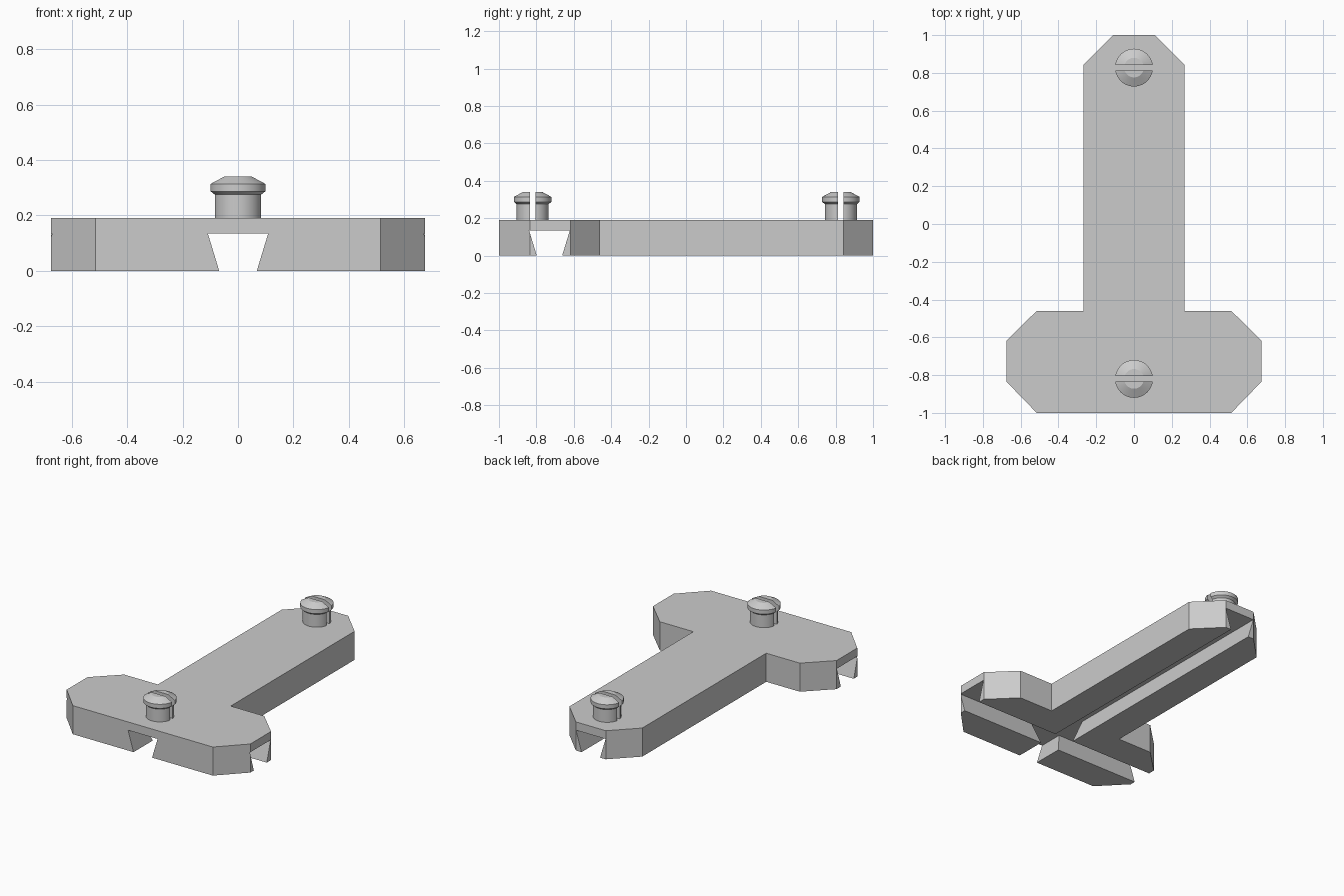
import bpy, bmesh, math

cube = bpy.data.objects.get("Cube")
if cube:
    bpy.data.objects.remove(cube, do_unlink=True)

HEIGHT = 0.19          # plate thickness
SLOT_DEPTH = 0.135     # dovetail channel depth
SLOT_Y = -0.73         # centre line of the cross channel

grey = bpy.data.materials.new("light grey")
grey.use_nodes = True
colour = (0.6, 0.6, 0.6, 1)
grey.diffuse_color = colour
grey.node_tree.nodes["Principled BSDF"].inputs["Base Color"].default_value = colour


def add_object(name, bm):
    bmesh.ops.recalc_face_normals(bm, faces=bm.faces)
    mesh = bpy.data.meshes.new(name)
    bm.to_mesh(mesh)
    bm.free()
    mesh.materials.append(grey)
    obj = bpy.data.objects.new(name, mesh)
    bpy.context.collection.objects.link(obj)
    return obj


def prism(name, points, offset):
    """Extrude a closed outline, given as 3D points, along an offset."""
    bm = bmesh.new()
    face = bm.faces.new([bm.verts.new(p) for p in points])
    moved = bmesh.ops.extrude_face_region(bm, geom=[face])["geom"]
    verts = [v for v in moved if isinstance(v, bmesh.types.BMVert)]
    bmesh.ops.translate(bm, verts=verts, vec=offset)
    return add_object(name, bm)


def cut(obj, cutter):
    """Subtract the cutter, then remove it."""
    mod = obj.modifiers.new("cut", 'BOOLEAN')
    mod.operation = 'DIFFERENCE'
    mod.solver = 'EXACT'
    mod.object = cutter
    bpy.context.view_layer.objects.active = obj
    bpy.ops.object.modifier_apply(modifier=mod.name)
    bpy.data.objects.remove(cutter, do_unlink=True)


# T-shaped plate with chamfered corners, mirrored across x
half = [(0.515, -1), (0.675, -0.835), (0.675, -0.617), (0.515, -0.46),
        (0.268, -0.46), (0.268, 0.842), (0.11, 1)]
outline = half + [(-x, y) for x, y in reversed(half)]
plate = prism("plate", [(x, y, 0) for x, y in outline], (0, 0, HEIGHT))

# Dovetail channels in the underside, narrow at the mouth
LIP = 0.1
slope = (0.109 - 0.068) / SLOT_DEPTH
low = 0.068 - slope * LIP
section = [(-low, -LIP), (low, -LIP), (0.109, SLOT_DEPTH), (-0.109, SLOT_DEPTH)]
cut(plate, prism("long_channel", [(u, -1.2, z) for u, z in section], (0, 2.4, 0)))
cut(plate, prism("cross_channel", [(-1, SLOT_Y + u, z) for u, z in section], (2, 0, 0)))


# Split snap studs: turned profile with a slot along x
def stud(name, y):
    profile = [(0, HEIGHT), (0.085, HEIGHT), (0.085, 0.275), (0.1, 0.287),
               (0.1, 0.314), (0.052, 0.34), (0, 0.34)]
    bm = bmesh.new()
    verts = [bm.verts.new((r, 0, z)) for r, z in profile]
    edges = [bm.edges.new(pair) for pair in zip(verts, verts[1:])]
    bmesh.ops.spin(bm, geom=verts + edges, axis=(0, 0, 1), cent=(0, 0, 0),
                   angle=math.tau, steps=48)
    bmesh.ops.remove_doubles(bm, verts=bm.verts, dist=0.0001)
    bmesh.ops.translate(bm, verts=bm.verts, vec=(0, y, 0))
    obj = add_object(name, bm)
    gap = [(-0.2, y - 0.015, 0.1), (-0.2, y + 0.015, 0.1),
           (-0.2, y + 0.015, 0.5), (-0.2, y - 0.015, 0.5)]
    cut(obj, prism("stud_gap", gap, (0.4, 0, 0)))
    bpy.ops.object.select_all(action='DESELECT')
    obj.select_set(True)
    bpy.context.view_layer.objects.active = obj
    bpy.ops.object.shade_smooth_by_angle(angle=math.radians(20))


stud("front_stud", -0.82)
stud("back_stud", 0.828)
